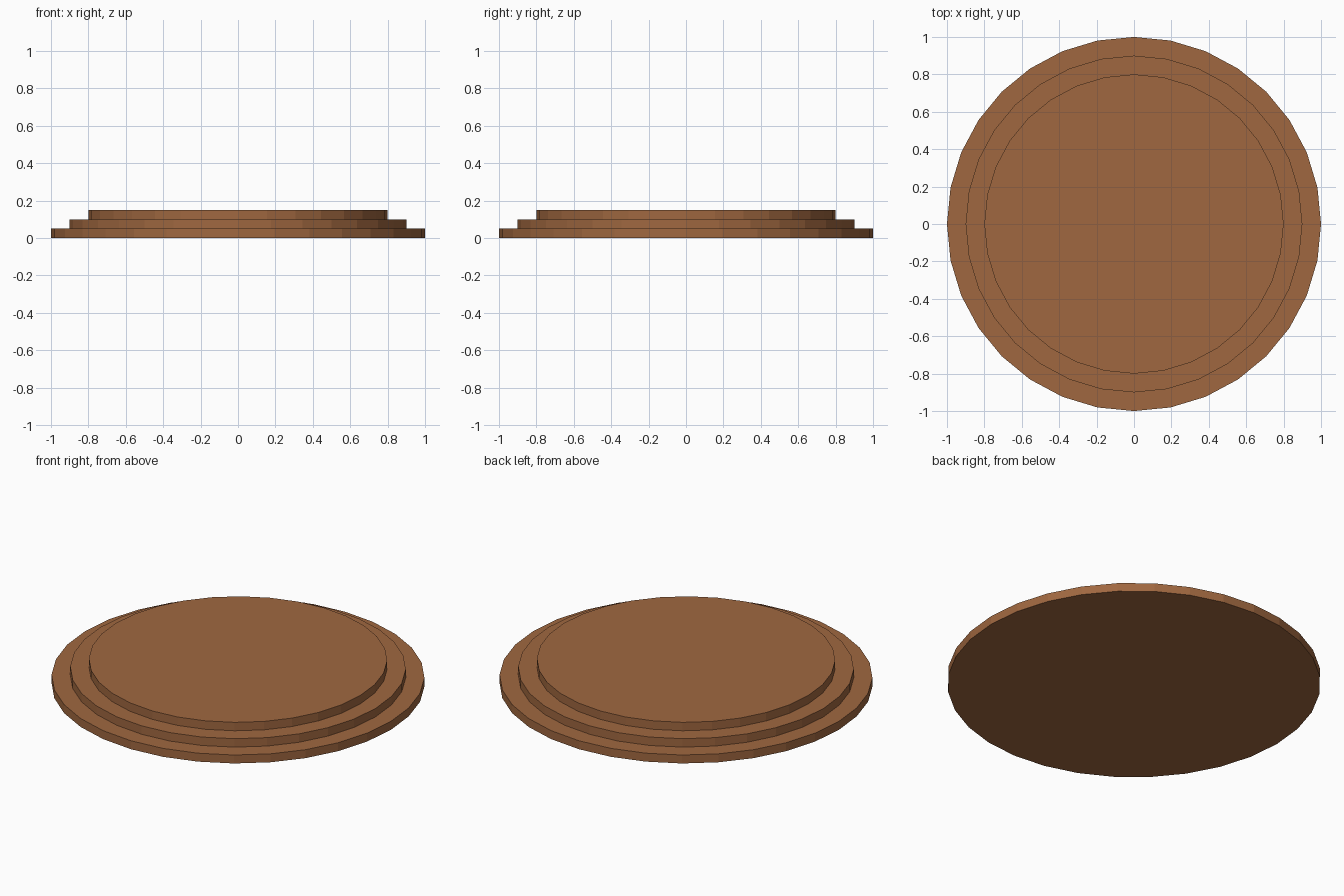
import bpy

if "Cube" in bpy.data.objects:
    bpy.data.objects.remove(bpy.data.objects["Cube"])

# Single brown colour for the whole stand
wood = bpy.data.materials.new("warm_brown_wood")
wood.diffuse_color = (0.35, 0.137, 0.051, 1.0)
wood.use_nodes = True
wood.node_tree.nodes["Principled BSDF"].inputs["Base Color"].default_value = wood.diffuse_color

STEP = 0.05


def disc(name, radius, level):
    """Flat-sided 32-gon disc sitting on the given step level."""
    bpy.ops.mesh.primitive_cylinder_add(
        vertices=32, radius=radius, depth=STEP,
        location=(0, 0, STEP * (level + 0.5)))
    obj = bpy.context.object
    obj.name = name
    obj.data.materials.append(wood)
    return obj


# Three stacked steps, each narrower than the one below
for level, (name, radius) in enumerate([
        ("bottom_step", 1.0), ("middle_step", 0.9), ("top_step", 0.8)]):
    disc(name, radius, level)
